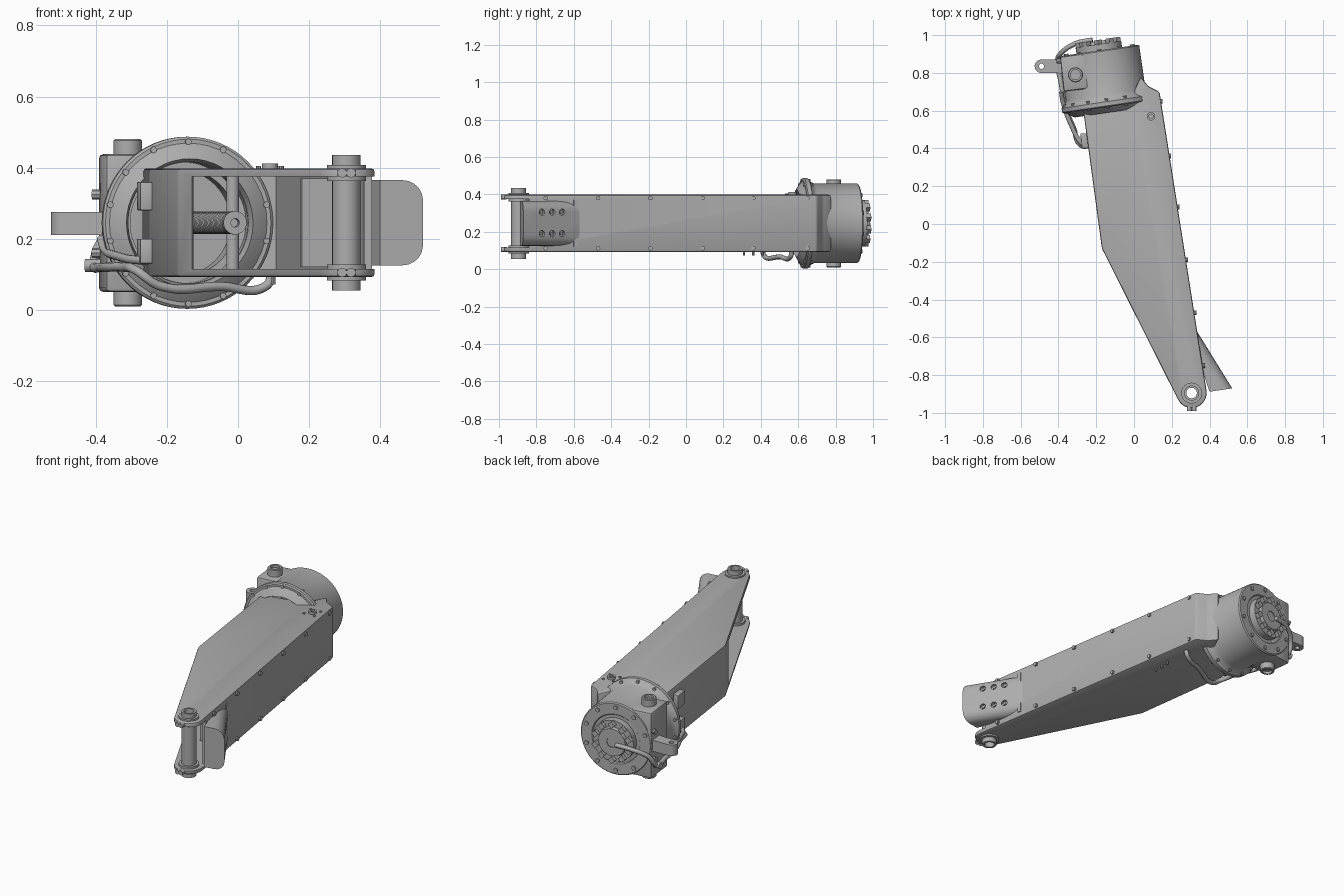
import bpy, bmesh, math
from mathutils import Vector

if "Cube" in bpy.data.objects:
    bpy.data.objects.remove(bpy.data.objects["Cube"])

steel = bpy.data.materials.new("steel_grey")
steel.use_nodes = True
GREY = (0.42, 0.42, 0.42, 1)
steel.diffuse_color = GREY
steel.node_tree.nodes["Principled BSDF"].inputs["Base Color"].default_value = GREY

UP = Vector((0, 0, 1))
AXIS = Vector((-0.145, 0.989, 0)).normalized()   # drum axis, pointing back
SIDE = Vector((AXIS.y, -AXIS.x, 0))
HUB = Vector((-0.14, 0.62, 0.245))               # centre of the flange front


def finish(name, bm):
    bmesh.ops.recalc_face_normals(bm, faces=bm.faces)
    me = bpy.data.meshes.new(name)
    bm.to_mesh(me)
    bm.free()
    me.materials.append(steel)
    ob = bpy.data.objects.new(name, me)
    bpy.context.collection.objects.link(ob)
    return ob


def prism(name, pts, z0, z1, bevel=0.0, pick=None):
    """Upright prism; pick(edge) chooses which edges are rounded."""
    bm = bmesh.new()
    face = bm.faces.new([bm.verts.new((x, y, z0)) for x, y in pts])
    out = bmesh.ops.extrude_face_region(bm, geom=[face])
    for v in out["geom"]:
        if isinstance(v, bmesh.types.BMVert):
            v.co.z = z1
    if bevel:
        edges = [e for e in bm.edges if pick is None or pick(e)]
        bmesh.ops.bevel(bm, geom=edges, offset=bevel, segments=5 if pick else 2,
                        profile=0.5, affect='EDGES')
    return finish(name, bm)


def lathe(name, origin, axis, profile, steps=48):
    """Turn (distance along axis, radius) points around an axis."""
    bm = bmesh.new()
    verts = [bm.verts.new((r, 0, t)) for t, r in profile]
    edges = [bm.edges.new(pair) for pair in zip(verts, verts[1:])]
    bmesh.ops.spin(bm, geom=verts + edges, cent=(0, 0, 0), axis=(0, 0, 1),
                   angle=math.tau, steps=steps)
    bmesh.ops.remove_doubles(bm, verts=bm.verts, dist=1e-5)
    ob = finish(name, bm)
    ob.rotation_mode = 'QUATERNION'
    ob.rotation_quaternion = Vector(axis).to_track_quat('Z', 'Y')
    ob.location = origin
    return ob


def rod(name, a, b, r, steps=20):
    a, b = Vector(a), Vector(b)
    n = (b - a).length
    return lathe(name, a, b - a, [(0, 0), (0, r), (n, r), (n, 0)], steps)


def sleeve(name, a, b, r, inner):
    a, b = Vector(a), Vector(b)
    n = (b - a).length
    return lathe(name, a, b - a,
                 [(0, inner), (0, r), (n, r), (n, inner), (0, inner)], 32)


def hose(name, pts, r):
    cu = bpy.data.curves.new(name, 'CURVE')
    cu.dimensions = '3D'
    cu.bevel_depth, cu.bevel_resolution, cu.use_fill_caps = r, 3, True
    sp = cu.splines.new('BEZIER')
    sp.bezier_points.add(len(pts) - 1)
    for bp, p in zip(sp.bezier_points, pts):
        bp.co = p
        bp.handle_left_type = bp.handle_right_type = 'AUTO'
    cu.materials.append(steel)
    ob = bpy.data.objects.new(name, cu)
    bpy.context.collection.objects.link(ob)


def cut(target, cutter):
    mod = target.modifiers.new("cut", 'BOOLEAN')
    mod.operation, mod.object, mod.solver = 'DIFFERENCE', cutter, 'EXACT'
    bpy.context.view_layer.objects.active = target
    bpy.ops.object.modifier_apply(modifier=mod.name)
    bpy.data.objects.remove(cutter)


def arc(cx, cy, r, a0, a1, n=10):
    angles = [math.radians(a0 + (a1 - a0) * i / n) for i in range(n + 1)]
    return [(cx + r * math.cos(a), cy + r * math.sin(a)) for a in angles]


# Hollow boom, open along its slanted front
TIP = (0.305, -0.895)
outline = ([(-0.27, 0.61), (-0.17, -0.13)] + arc(*TIP, 0.08, 205, 369) +
           [(0.135, 0.70), (0.075, 0.73), (0.035, 0.78), (-0.02, 0.66)])
boom = prism("boom_shell", outline, 0.092, 0.398, 0.01)
cut(boom, prism("boom_cavity", [
    (-0.245, 0.66), (-0.148, -0.12), (-0.125, -0.2), (-0.16, -0.3), (0.1, -1.1),
    (0.5, -1.1), (0.5, -0.84), (0.355, -0.84), (0.107, 0.66), (0, 0.69)],
    0.115, 0.375))
cut(boom, rod("pin_bore", (*TIP, 0), (*TIP, 0.5), 0.035))

# Hollow tip pin with collars and clamp screws
sleeve("tip_pin", (*TIP, 0.055), (*TIP, 0.435), 0.04, 0.028)
for z in (0.105, 0.385):
    sleeve("tip_collar", (*TIP, z - 0.022), (*TIP, z + 0.022), 0.055, 0.035)
    for x in (0.293, 0.318):
        rod("tip_clamp", (x, -0.96, z), (x, -0.99, z), 0.013, 12)
    rod("tip_screw", (0.28, -0.982, z), (0.332, -0.982, z), 0.007, 10)

# Wedge bumper with recessed holes
wedge = prism("side_bumper", [(0.305, -0.522), (0.52, -0.87), (0.40, -0.888),
                              (0.37, -0.80)], 0.125, 0.365, 0.055,
              lambda e: all(v.co.y > -0.53 or v.co.x > 0.5 for v in e.verts)
              and abs(e.verts[0].co.z - e.verts[1].co.z) < 0.01)
normal = Vector((0.851, 0.525, 0))
for y in (-0.77, -0.715, -0.662):
    for z in (0.19, 0.305):
        p = Vector((0.335 - (y + 0.57) * 0.617, y, z))
        cut(wedge, rod("bumper_hole", p - normal * 0.015, p + normal * 0.03, 0.017))
        rod("bumper_bolt", p - normal * 0.02, p - normal * 0.006, 0.009, 6)
prism("inner_plate", [(0.175, -0.60), (0.18, -0.615), (0.345, -0.60), (0.34, -0.58)],
      0.12, 0.37)

# Bolts along the long side and the upright face
for y in (-0.75, -0.47, -0.19, 0.09, 0.36, 0.65):
    x = 0.143 - (y - 0.65) * 0.161
    for z in (0.112, 0.38):
        rod("side_bolt", (x - 0.01, y, z), (x + 0.007, y, z), 0.012, 10)

# Drum with flange, hollow front and stepped back hub
lathe("drum", HUB, AXIS, [
    (0.2, 0), (0.2, 0.15), (0.1, 0.15), (0.1, 0.17), (0, 0.17), (0, 0.235), (0.006, 0.242),
    (0.028, 0.242), (0.04, 0.225), (0.065, 0.213), (0.296, 0.213), (0.302, 0.207),
    (0.302, 0.145), (0.295, 0.14), (0.295, 0.122), (0.335, 0.122), (0.335, 0.085),
    (0.352, 0.08), (0.352, 0.03), (0.347, 0.03), (0.347, 0)], 64)


def around(angle, r, t):
    return HUB + AXIS * t + (SIDE * math.cos(angle) + UP * math.sin(angle)) * r


for i in range(10):
    a = math.tau * (i + 0.5) / 10
    rod("drum_bolt", around(a, 0.185, 0.295), around(a, 0.185, 0.309), 0.012, 10)
    rod("hub_lug", around(a, 0.104, 0.33), around(a, 0.104, 0.358), 0.021, 4)
for i in range(14):
    a = math.tau * (i + 0.5) / 14
    rod("flange_bolt", around(a, 0.228, -0.006), around(a, 0.228, 0.045), 0.009, 10)

# Fairing between boom and flange
lathe("flange_fairing", HUB, AXIS, [(-0.03, 0.18), (-0.015, 0.205), (0.005, 0.23),
                                    (0.005, 0.17), (-0.03, 0.18)], 48)

# Swivel block on the drum with its bosses and lug
prism("swivel_block", [(-0.372, 0.70), (-0.392, 0.885), (-0.25, 0.905), (-0.22, 0.72)],
      0.05, 0.438, 0.012)
for z0, z1 in ((0.44, 0.48), (0.05, 0.01)):
    lathe("swivel_boss", (-0.31, 0.79, z0), (0, 0, z1 - z0),
          [(-0.01, 0), (-0.01, 0.04), (0.036, 0.04), (0.04, 0.036), (0.04, 0.026),
           (0.025, 0.026), (0.025, 0)], 32)
lug = prism("hitch_lug", arc(-0.49, 0.835, 0.036, 80, 265) +
            [(-0.41, 0.80), (-0.36, 0.79), (-0.36, 0.88), (-0.41, 0.872)], 0.21, 0.275)
cut(lug, rod("lug_bore", (-0.49, 0.835, 0.1), (-0.49, 0.835, 0.4), 0.014))
for z in (0.16, 0.325):
    rod("block_bolt", (-0.37, 0.86, z), (-0.41, 0.865, z), 0.014, 8)

# Threaded spindle inside the boom
start, n = HUB + AXIS * 0.2, 90
thread = [(0.012 * i, 0.026 if i % 2 else 0.032) for i in range(n)]
lathe("spindle", start, -AXIS, [(0, 0)] + thread + [(0.012 * n, 0.032), (0.012 * n, 0)], 20)
end = start - AXIS * 0.012 * n
sleeve("spindle_nut", end, end - AXIS * 0.03, 0.033, 0.012)
rod("inner_post", (-0.015, 0.45, 0.11), (-0.015, 0.45, 0.38), 0.018)

# Hydraulic lines
hose("rear_hose", [(-0.22, 0.975, 0.24), (-0.31, 0.955, 0.23), (-0.385, 0.905, 0.19),
                   (-0.405, 0.86, 0.13), (-0.385, 0.74, 0.12), (-0.365, 0.62, 0.12),
                   (-0.32, 0.51, 0.12), (-0.285, 0.42, 0.11), (-0.22, 0.42, 0.068),
                   (-0.05, 0.50, 0.066), (0.08, 0.56, 0.068), (0.095, 0.565, 0.1)], 0.013)
hose("side_hose", [(-0.385, 0.70, 0.2), (-0.375, 0.64, 0.17), (-0.335, 0.53, 0.15),
                   (-0.28, 0.43, 0.14), (-0.25, 0.41, 0.14)], 0.012)
rod("hose_coupling", (-0.43, 0.85, 0.125), (-0.37, 0.845, 0.125), 0.018)

# Brackets on the short side and fittings on the plates
for z0, z1 in ((0.13, 0.2), (0.28, 0.36)):
    prism("wall_bracket", [(-0.275, 0.40), (-0.24, 0.40), (-0.25, 0.48), (-0.285, 0.48)],
          z0, z1, 0.004)
sleeve("top_fitting", (0.09, 0.57, 0.39), (0.09, 0.57, 0.412), 0.022, 0.011)
for dx, dy in ((-0.032, -0.035), (0.032, -0.03), (-0.032, 0.03), (0.028, 0.035)):
    rod("fitting_screw", (0.09 + dx, 0.57 + dy, 0.39), (0.09 + dx, 0.57 + dy, 0.404), 0.007, 8)
for y in (0.31, 0.36, 0.41):
    rod("lower_stud", (0.1, y, 0.1), (0.1, y, 0.072), 0.006, 8)

# Smooth round surfaces, keep edges sharp
bpy.ops.object.select_all(action='DESELECT')
for ob in bpy.context.collection.objects:
    if ob.type == 'MESH':
        ob.select_set(True)
        bpy.context.view_layer.objects.active = ob
bpy.ops.object.shade_smooth_by_angle(angle=math.radians(32))
